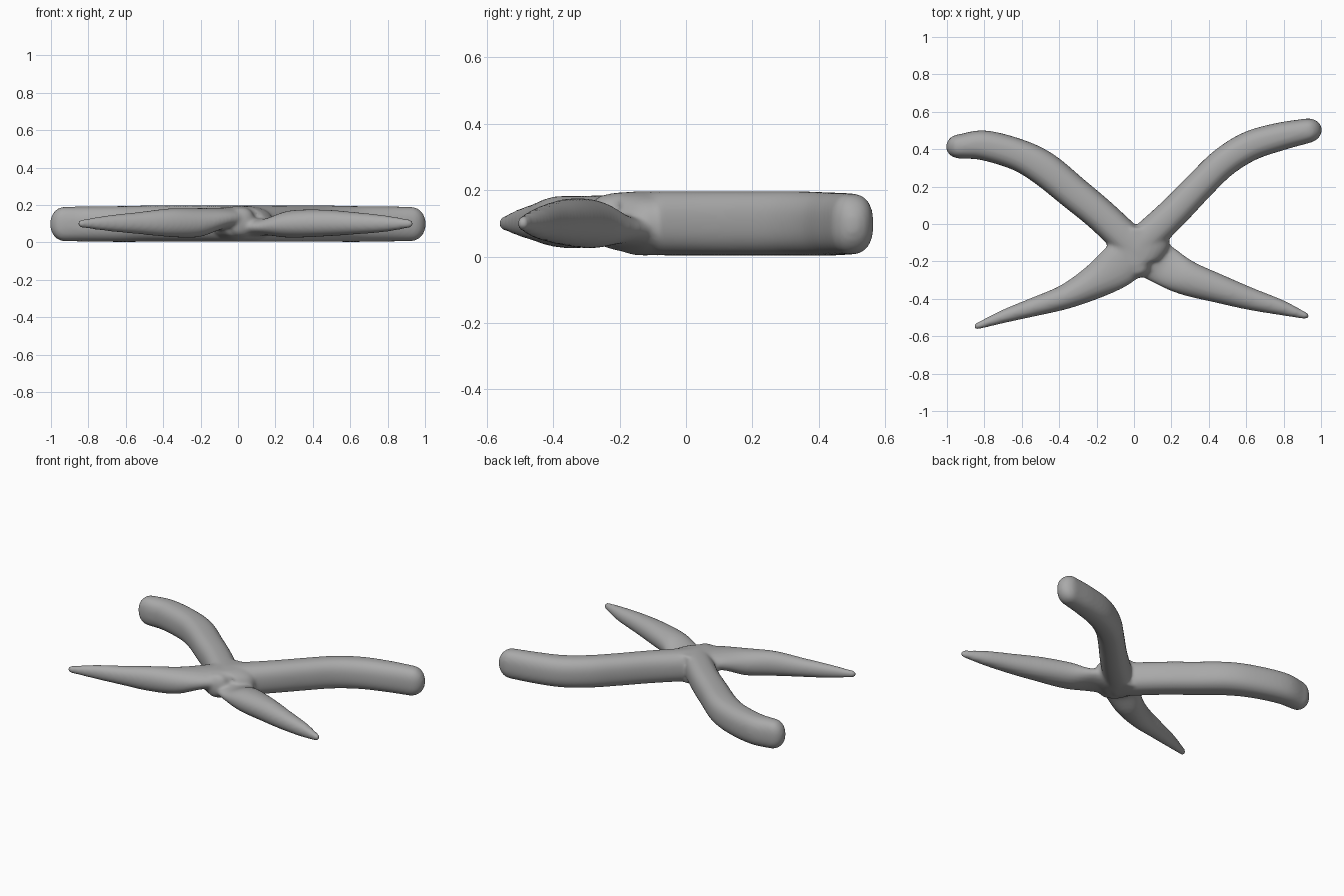
import bpy, bmesh, math
from mathutils import Vector

if "Cube" in bpy.data.objects:
    bpy.data.objects.remove(bpy.data.objects["Cube"])

grey = bpy.data.materials.new("plain grey")
grey.diffuse_color = (0.4, 0.4, 0.4, 1)
grey.use_nodes = True
grey.node_tree.nodes["Principled BSDF"].inputs["Base Color"].default_value = grey.diffuse_color

SIDES, STEPS = 32, 8


def spline(p, steps):
    """Catmull-Rom interpolation of stations with any number of values."""
    p = [tuple(2 * a - b for a, b in zip(p[0], p[1]))] + p
    p = p + [tuple(2 * a - b for a, b in zip(p[-1], p[-2]))]
    out = []
    for i in range(1, len(p) - 2):
        for s in range(steps):
            t = s / steps
            out.append([0.5 * (2 * b + (c - a) * t + (2 * a - 5 * b + 4 * c - d) * t * t
                               + (3 * b - a - 3 * c + d) * t ** 3)
                        for a, b, c, d in zip(*p[i - 1:i + 3])])
    return out + [list(p[-2])]


def power(v, e):
    return math.copysign(abs(v) ** e, v)


def tube(bm, stations, dome, square):
    """Sweep rounded sections (x, y, z, half width, half height), domed at the tip."""
    pts = spline(stations, STEPS)
    last = pts[-1]
    end = (Vector(last[:2]) - Vector(pts[-2][:2])).normalized()
    for i in range(1, 9):
        a = math.pi / 2 * i / 8.3
        k, m = math.cos(a), dome * math.sin(a)
        pts.append([last[0] + end.x * m, last[1] + end.y * m, last[2], last[3] * k, last[4] * k])
    rings = []
    for i, (x, y, z, w, h) in enumerate(pts):
        a, b = pts[max(i - 1, 0)], pts[min(i + 1, len(pts) - 1)]
        d = Vector((b[0] - a[0], b[1] - a[1])).normalized()
        ring = []
        for j in range(SIDES):
            t = 2 * math.pi * j / SIDES
            u, v = w * power(math.cos(t), square), h * power(math.sin(t), square)
            ring.append(bm.verts.new((x - d.y * u, y + d.x * u, z + v)))
        rings.append(ring)
    for r, q in zip(rings, rings[1:]):
        for j in range(SIDES):
            k = (j + 1) % SIDES
            bm.faces.new((r[j], r[k], q[k], q[j]))
    bm.faces.new(rings[0][::-1])
    bm.faces.new(rings[-1])


bm = bmesh.new()
# blunt rear arms
tube(bm, [(0.03, -0.15, .10, .09, .097), (-0.17, 0.04, .10, .088, .097),
          (-0.32, 0.165, .10, .09, .097), (-0.48, 0.295, .10, .092, .097),
          (-0.62, 0.37, .098, .085, .096), (-0.80, 0.42, .098, .08, .094),
          (-0.93, 0.415, .098, .065, .092)], .075, .82)
tube(bm, [(0.02, -0.12, .10, .09, .097), (0.21, 0.06, .10, .083, .097),
          (0.355, 0.21, .10, .08, .097), (0.48, 0.33, .10, .08, .097),
          (0.62, 0.417, .098, .08, .096), (0.78, 0.467, .098, .075, .094),
          (0.925, 0.498, .098, .066, .092)], .08, .82)
# tapering front arms
tube(bm, [(0.0, -0.15, .13, .12, .06), (-0.10, -0.235, .127, .115, .058),
          (-0.22, -0.315, .105, .09, .078), (-0.37, -0.39, .105, .066, .076),
          (-0.54, -0.445, .103, .05, .058), (-0.69, -0.492, .102, .036, .043),
          (-0.83, -0.543, .1, .019, .023)], .03, .95)
tube(bm, [(0.04, -0.14, .09, .12, .07), (0.15, -0.215, .082, .11, .045),
          (0.275, -0.285, .097, .095, .072), (0.45, -0.345, .103, .077, .072),
          (0.62, -0.40, .102, .06, .06), (0.78, -0.445, .1, .042, .045),
          (0.91, -0.488, .1, .02, .024)], .03, .95)
# central hub
tube(bm, [(0.025, -0.02, .10, .13, .09), (0.02, -0.10, .10, .17, .096),
          (0.01, -0.20, .105, .12, .088), (0.02, -0.245, .108, .07, .078)], .045, .85)

mesh = bpy.data.meshes.new("body")
bm.to_mesh(mesh)
bm.free()
mesh.materials.append(grey)
body = bpy.data.objects.new("four_armed_body", mesh)
bpy.context.collection.objects.link(body)

# fuse the arms and soften the joints
fuse = body.modifiers.new("fuse", 'REMESH')
fuse.mode = 'VOXEL'
fuse.voxel_size = 0.01
fuse.use_smooth_shade = True
soften = body.modifiers.new("soften", 'SMOOTH')
soften.factor = 0.5
soften.iterations = 10
